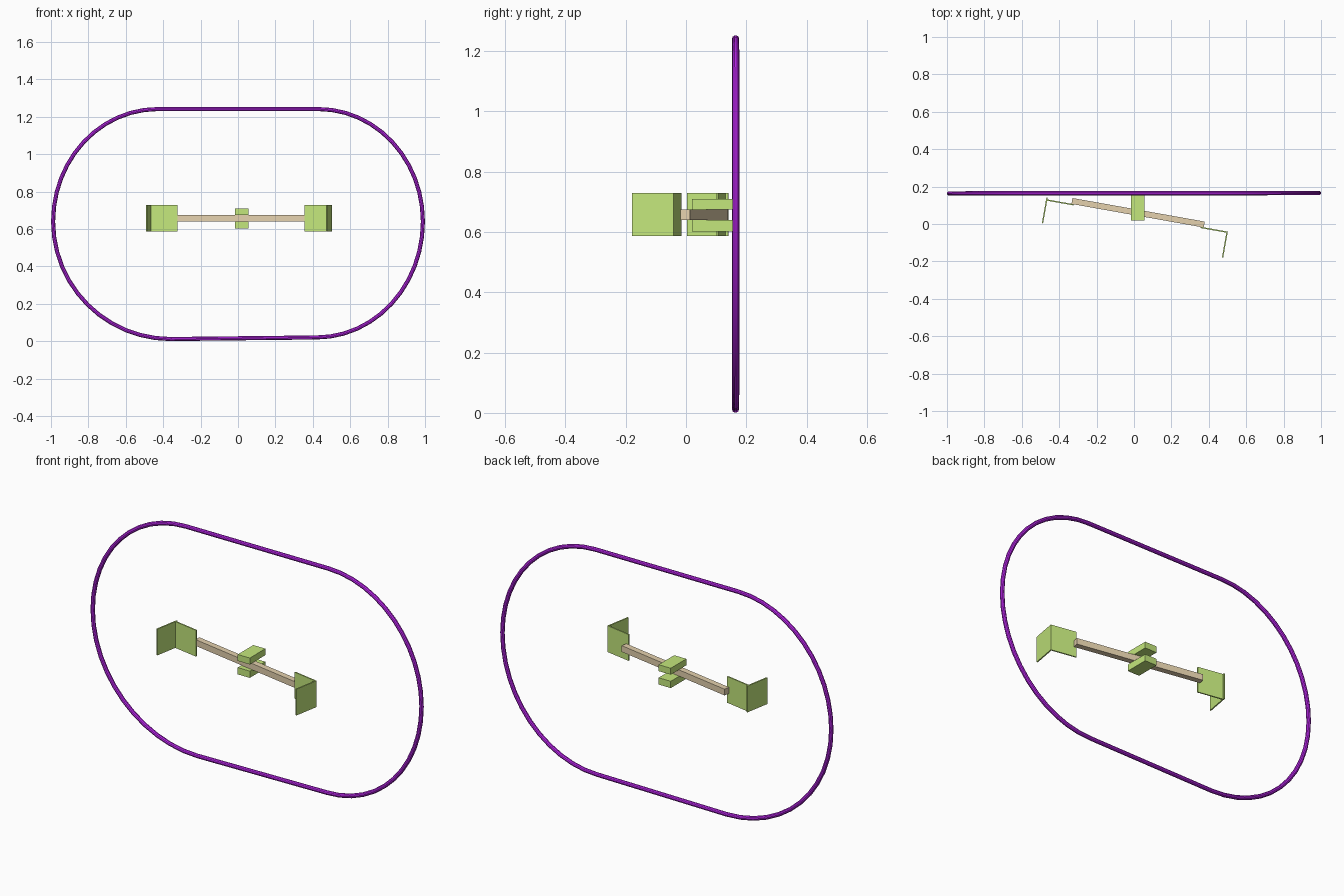
import bpy, math
from mathutils import Matrix, Vector

if "Cube" in bpy.data.objects:
    bpy.data.objects.remove(bpy.data.objects["Cube"])


def material(name, rgb):
    m = bpy.data.materials.new(name)
    m.diffuse_color = (*rgb, 1)
    m.use_nodes = True
    m.node_tree.nodes["Principled BSDF"].inputs["Base Color"].default_value = m.diffuse_color
    return m


PURPLE = material("purple", (0.52, 0.02, 0.88))
GREEN = material("green", (0.55, 0.80, 0.20))
TAN = material("tan", (0.78, 0.64, 0.42))


def box(name, lo, hi, mat, frame=Matrix()):
    """Axis-aligned box between two corners, placed in a local frame."""
    lo, hi = Vector(lo), Vector(hi)
    bpy.ops.mesh.primitive_cube_add(size=1)
    ob = bpy.context.object
    ob.name = name
    ob.data.transform(Matrix.Translation((lo + hi) / 2) @ Matrix.Diagonal((*(hi - lo), 1)))
    ob.matrix_world = frame
    ob.data.materials.append(mat)
    return ob


# Outer ring: four quarter ellipses joined by straight runs
EXT = 0.9885
corners = [  # where the straight run ends, height there, height of the side extreme, start angle
    (0.43, 1.241, 0.64, 0),
    (-0.43, 1.241, 0.64, 90),
    (-0.36, 0.0115, 0.64, 180),
    (0.42, 0.020, 0.64, 270),
]
points = []
for cx, z_end, cz, start in corners:
    a, b = EXT - abs(cx), abs(z_end - cz)
    first = 1 if start in (180, 0) else 0
    for i in range(first, 13):
        t = math.radians(start + 90 * i / 12)
        x = cx + a * math.cos(t)
        points.append((x, 0.1645 + 0.001 * x, cz + b * math.sin(t), 1))

curve = bpy.data.curves.new("outer_ring", "CURVE")
curve.dimensions = "3D"
curve.bevel_depth = 0.0115
curve.bevel_resolution = 3
spline = curve.splines.new("POLY")
spline.points.add(len(points) - 1)
for p, co in zip(spline.points, points):
    p.co = co
spline.use_cyclic_u = True
ring = bpy.data.objects.new("outer_ring", curve)
bpy.context.collection.objects.link(ring)
bpy.ops.object.select_all(action="DESELECT")
ring.select_set(True)
bpy.context.view_layer.objects.active = ring
bpy.ops.object.convert(target="MESH")
ring = bpy.context.object
ring.data.materials.clear()
ring.data.materials.append(PURPLE)
bpy.ops.object.shade_smooth_by_angle()

# Cross bar, turned ten degrees about the vertical
turned = Matrix.Translation((0.022, 0.060, 0.657)) @ Matrix.Rotation(math.radians(-10.1), 4, "Z")
box("cross_bar", (-0.359, -0.016, -0.017), (0.359, 0.016, 0.017), TAN, turned)

# Folded plates at both ends of the bar
for side, inner, outer, v0, v1 in (("left", -0.347, -0.497, -0.145, -0.006),
                                   ("right", 0.343, 0.490, -0.156, -0.016)):
    s = math.copysign(1, outer)
    u0, u1 = sorted((inner, outer))
    box(side + "_mount_plate", (u0, -0.022, -0.071), (u1, -0.015, 0.072), GREEN, turned)
    e0, e1 = sorted((outer - s * 0.007, outer))
    box(side + "_end_plate", (e0, v0, -0.071), (e1, v1, 0.072), GREEN, turned)

# Clamp blocks above and below the bar
box("upper_clamp", (-0.016, 0.020, 0.675), (0.057, 0.154, 0.710), GREEN)
box("lower_clamp", (-0.016, 0.020, 0.602), (0.057, 0.154, 0.639), GREEN)
